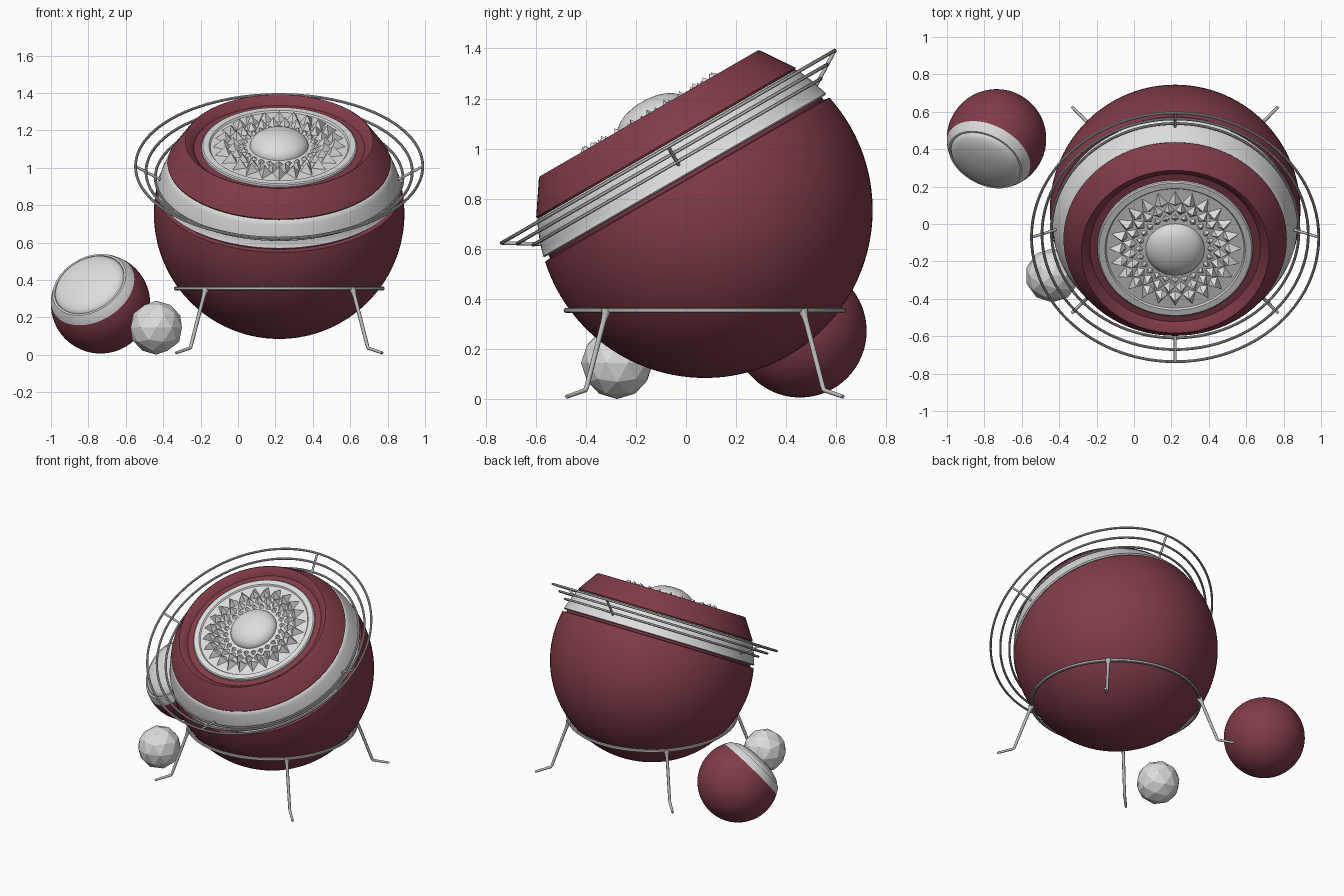
import bpy, bmesh, math
from mathutils import Vector, Matrix

if "Cube" in bpy.data.objects:
    bpy.data.objects.remove(bpy.data.objects["Cube"])

TAU = 2 * math.pi


def material(name, rgb):
    m = bpy.data.materials.new(name)
    m.diffuse_color = (*rgb, 1)
    m.use_nodes = True
    m.node_tree.nodes["Principled BSDF"].inputs["Base Color"].default_value = m.diffuse_color
    return m


RED = material("dark red", (0.22, 0.045, 0.065))
WHITE = material("light grey", (0.72, 0.72, 0.72))
METAL = material("metal grey", (0.50, 0.50, 0.50))

# tilted frame of the large body: local z is the axis of its face
BODY = Matrix.Translation((0.22, 0.075, 0.755)) @ Matrix.Rotation(math.radians(30), 4, 'X')
R = 0.67


def finish(name, bm, mat, matrix=Matrix(), angle=35):
    bmesh.ops.recalc_face_normals(bm, faces=bm.faces)
    me = bpy.data.meshes.new(name)
    bm.to_mesh(me)
    bm.free()
    me.materials.append(mat)
    ob = bpy.data.objects.new(name, me)
    bpy.context.collection.objects.link(ob)
    ob.matrix_world = matrix
    if angle:
        bpy.ops.object.select_all(action='DESELECT')
        ob.select_set(True)
        bpy.context.view_layer.objects.active = ob
        bpy.ops.object.shade_smooth_by_angle(angle=math.radians(angle))
    return ob


def lathe(name, profile, mat, matrix, n=96):
    """Spin (radius, height) points around local z."""
    bm = bmesh.new()
    rings = []
    for r, h in profile:
        if r < 1e-5:
            rings.append([bm.verts.new((0, 0, h))] * n)
        else:
            rings.append([bm.verts.new((r * math.cos(TAU * i / n), r * math.sin(TAU * i / n), h))
                          for i in range(n)])
    for a, b in zip(rings, rings[1:]):
        for i in range(n):
            j = (i + 1) % n
            quad = list(dict.fromkeys((a[i], a[j], b[j], b[i])))
            if len(quad) > 2:
                bm.faces.new(quad)
    return finish(name, bm, mat, matrix)


def arc(radius, h0, h1, steps):
    """Sphere profile between two heights."""
    a0, a1 = math.asin(h0 / radius), math.asin(h1 / radius)
    return [(radius * math.cos(a0 + (a1 - a0) * i / steps),
             radius * math.sin(a0 + (a1 - a0) * i / steps)) for i in range(steps + 1)]


def dome(r, h0, height, steps=12):
    return [(r * math.cos(math.pi / 2 * i / steps), h0 + height * math.sin(math.pi / 2 * i / steps))
            for i in range(steps + 1)]


def ring(name, r, h, tube, matrix, n=96):
    prof = [(r + tube * math.cos(TAU * i / 10), h + tube * math.sin(TAU * i / 10)) for i in range(11)]
    ob = lathe(name, prof, METAL, matrix, n)
    bm = bmesh.new()
    bm.from_mesh(ob.data)
    bmesh.ops.remove_doubles(bm, verts=bm.verts, dist=1e-5)
    bm.to_mesh(ob.data)
    bm.free()


def rod(name, pts, radii, matrix):
    """Round bar along a path with a radius at every point."""
    cu = bpy.data.curves.new(name, 'CURVE')
    cu.dimensions = '3D'
    cu.bevel_depth = 1.0
    cu.bevel_resolution = 2
    cu.use_fill_caps = True
    sp = cu.splines.new('POLY')
    sp.points.add(len(pts) - 1)
    for p, co, r in zip(sp.points, pts, radii):
        p.co = (*co, 1)
        p.radius = r
    cu.materials.append(METAL)
    ob = bpy.data.objects.new(name, cu)
    bpy.context.collection.objects.link(ob)
    ob.matrix_world = matrix


# large body: lower shell, band, and crown with recessed face
lathe("lower_shell", arc(R, -R, 0.14, 40) + [(0.63, 0.143), (0.63, 0.158)], RED, BODY)
lathe("body_band", [(0.62, 0.157), (0.645, 0.157), (0.653, 0.163)] + arc(R, 0.17, 0.30, 6)
      + [(0.592, 0.304), (0.58, 0.304)], WHITE, BODY)
lathe("upper_crown", [(0.58, 0.302), (0.594, 0.305), (0.597, 0.312), (0.510, 0.441), (0.502, 0.446),
                      (0.495, 0.444), (0.462, 0.412), (0.456, 0.404), (0.40, 0.404)], RED, BODY)

# face plate with lip and central dome
lathe("face_plate", [(0.417, 0.400), (0.415, 0.416), (0.408, 0.421), (0.375, 0.421), (0.368, 0.412),
                     (0.20, 0.412), (0.165, 0.418), (0.0, 0.418)], WHITE, BODY)
lathe("face_dome", dome(0.157, 0.415, 0.085), WHITE, BODY, 64)

# three rows of faceted spikes: inner radius, widest radius, outer radius, height, turn
bm = bmesh.new()
COUNT = 24
for r0, rw, r1, top, turn in ((0.262, 0.285, 0.355, 0.463, 0.0),
                              (0.205, 0.235, 0.285, 0.455, 0.5),
                              (0.165, 0.185, 0.215, 0.435, 0.0)):
    for i in range(COUNT):
        a = TAU * (i + turn) / COUNT + TAU / 4
        da = TAU / COUNT * 0.49

        def at(r, ang, h):
            return bm.verts.new((r * math.cos(ang), r * math.sin(ang), h))
        base = [at(r0, a, 0.410), at(rw, a + da, 0.410), at(r1, a, 0.410), at(rw, a - da, 0.410)]
        peak = at(rw + 0.012, a, top)
        for k in range(4):
            bm.faces.new((base[k], base[(k + 1) % 4], peak))
        bm.faces.new(base)
finish("face_spikes", bm, WHITE, BODY, 0)

# tilted cage of three hoops joined by four spokes
for label, r, h in (("outer", 0.768, 0.292), ("middle", 0.712, 0.259), ("inner", 0.662, 0.222)):
    ring(label + "_hoop", r, h, 0.0075, BODY)
for i in range(4):
    c, s = math.cos(TAU * i / 4), math.sin(TAU * i / 4)
    rod("hoop_spoke_%d" % (i + 1), [(0.768 * c, 0.768 * s, 0.292), (0.63 * c, 0.63 * s, 0.207)],
        [0.0075, 0.0075], BODY)

# stand: level ring and four bent legs
STAND = Matrix.Translation((0.22, 0.075, 0))
ring("stand_ring", 0.553, 0.355, 0.0105, STAND)
for i in range(4):
    a = TAU * (i + 0.5) / 4
    path = [(0.553, 0.355), (0.562, 0.335), (0.572, 0.31), (0.668, 0.045), (0.675, 0.036), (0.78, 0.010)]
    rod("stand_leg_%d" % (i + 1), [(r * math.cos(a), r * math.sin(a), z) for r, z in path],
        [0.022, 0.014, 0.0105, 0.0095, 0.0095, 0.008], STAND)

# small round pod with collar and lens
aim = Vector((-0.37, -0.69, 0.63)).normalized()
POD = Matrix.Translation((-0.735, 0.455, 0.273)) @ aim.to_track_quat('Z', 'Y').to_matrix().to_4x4()
r = 0.266
lathe("pod_shell", arc(r, -r, 0.115, 28), RED, POD, 64)
lathe("pod_collar", arc(r, 0.115, 0.163, 4) + [(0.200, 0.163), (0.196, 0.155)], WHITE, POD, 64)
lathe("pod_lens", dome(0.198, 0.155, 0.06), WHITE, POD, 64)

# small faceted ball
bm = bmesh.new()
bmesh.ops.create_icosphere(bm, subdivisions=2, radius=0.144)
finish("faceted_ball", bm, WHITE, Matrix.Translation((-0.437, -0.275, 0.145)), 0)
